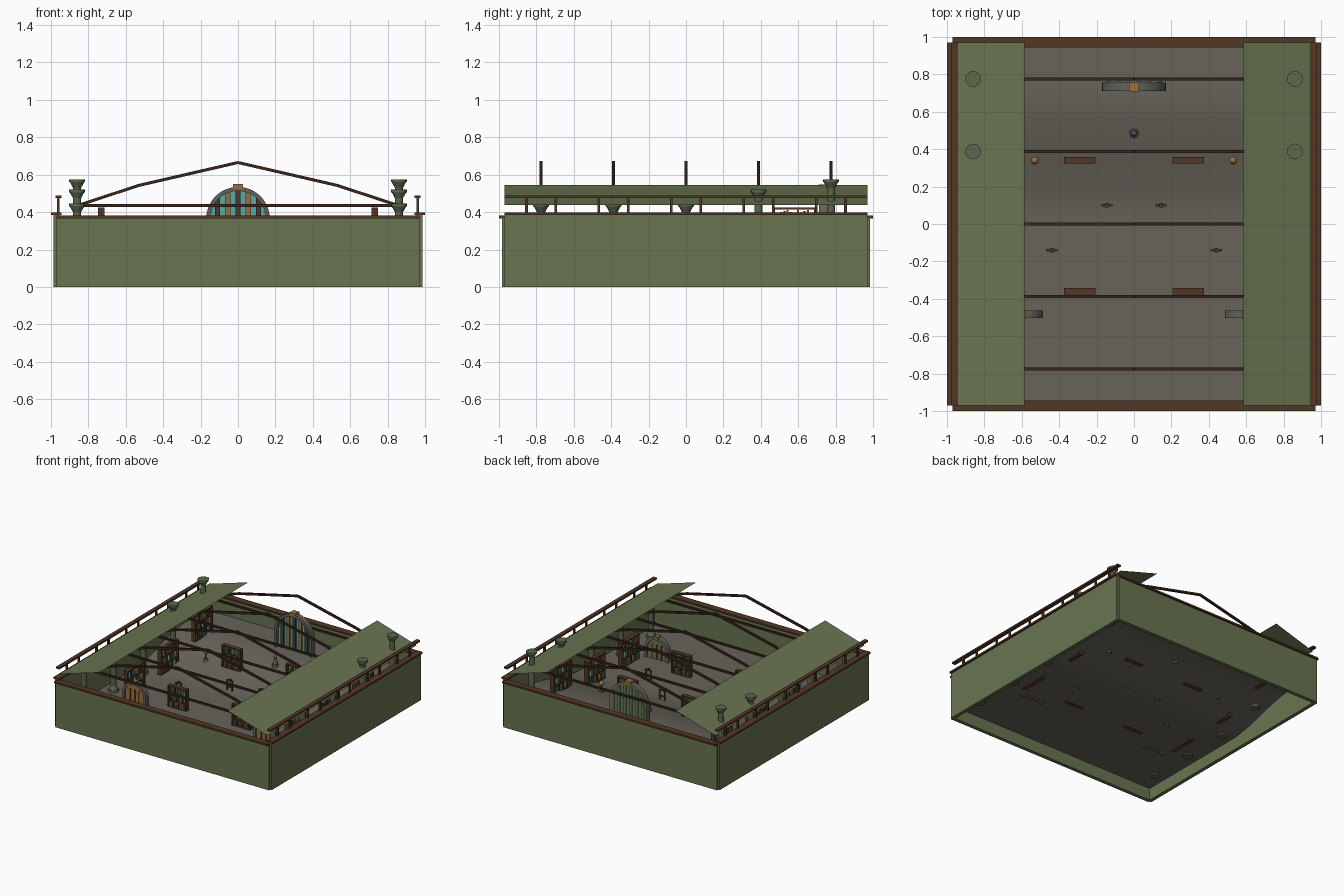
import bpy, bmesh, math
from mathutils import Matrix, Vector

cube = bpy.data.objects.get("Cube")
if cube:
    bpy.data.objects.remove(cube)


def material(name, rgb):
    m = bpy.data.materials.new(name)
    m.use_nodes = True
    m.diffuse_color = (*rgb, 1)
    m.node_tree.nodes["Principled BSDF"].inputs["Base Color"].default_value = (*rgb, 1)
    return m


MATS = [material(n, c) for n, c in (
    ("moss green", (.14, .175, .08)), ("timber brown", (.085, .038, .018)),
    ("dark timber", (.042, .019, .011)), ("floor stone", (.135, .125, .102)),
    ("grey stone", (.12, .12, .11)), ("teal glass", (.09, .42, .42)),
    ("ochre wood", (.32, .16, .045)), ("column green", (.105, .135, .075)))]
GREEN, BROWN, DARK, FLOOR, STONE, TEAL, OCHRE, COLUMN = range(len(MATS))


class Part:
    """Collects simple solids into one named object."""

    def __init__(self, name):
        self.name, self.bm = name, bmesh.new()

    def paint(self, verts, mat):
        for f in {f for v in verts for f in v.link_faces}:
            f.material_index = mat

    def box(self, centre, size, mat):
        m = Matrix.Translation(centre) @ Matrix.Diagonal((*size, 1))
        self.paint(bmesh.ops.create_cube(self.bm, size=1, matrix=m)["verts"], mat)

    def beam(self, a, b, t, mat):
        a, b = Vector(a), Vector(b)
        d = b - a
        m = (Matrix.Translation((a + b) / 2) @ d.to_track_quat("X", "Z").to_matrix().to_4x4()
             @ Matrix.Diagonal((d.length, t, t, 1)))
        self.paint(bmesh.ops.create_cube(self.bm, size=1, matrix=m)["verts"], mat)

    def cone(self, x, y, z0, z1, r0, r1, mat, n=16):
        m = Matrix.Translation((x, y, (z0 + z1) / 2))
        self.paint(bmesh.ops.create_cone(self.bm, cap_ends=True, segments=n, radius1=r0,
                                         radius2=r1, depth=z1 - z0, matrix=m)["verts"], mat)

    def ball(self, centre, r, mat):
        self.paint(bmesh.ops.create_uvsphere(self.bm, u_segments=12, v_segments=8, radius=r,
                                             matrix=Matrix.Translation(centre))["verts"], mat)

    def prism(self, outline, y0, y1, mat):
        front = [self.bm.verts.new((x, y0, z)) for x, z in outline]
        back = [self.bm.verts.new((x, y1, z)) for x, z in outline]
        self.bm.faces.new(front)
        self.bm.faces.new(back[::-1])
        for i in range(len(front)):
            self.bm.faces.new((front[i - 1], back[i - 1], back[i], front[i]))
        self.paint(front, mat)

    def finish(self, smooth=False, solid=True):
        if solid:
            bmesh.ops.recalc_face_normals(self.bm, faces=self.bm.faces[:])
        mesh = bpy.data.meshes.new(self.name)
        self.bm.to_mesh(mesh)
        self.bm.free()
        for m in MATS:
            mesh.materials.append(m)
        ob = bpy.data.objects.new(self.name, mesh)
        bpy.context.collection.objects.link(ob)
        if smooth:
            bpy.ops.object.select_all(action="DESELECT")
            ob.select_set(True)
            bpy.context.view_layer.objects.active = ob
            bpy.ops.object.shade_smooth_by_angle(angle=math.radians(35))
        return ob


def ground(y):
    t = min(max(y / .7, 0), 1)
    return .10 + .13 * t * t * (3 - 2 * t)


SIDES = (-1, 1)
BAYS = [i * .3875 for i in range(-2, 3)]

# Floor that rises towards the back
p = Part("floor")
bmesh.ops.create_grid(p.bm, x_segments=4, y_segments=48, size=.957)
for v in p.bm.verts:
    v.co.z = ground(v.co.y)
p.paint(p.bm.verts, FLOOR)
p.finish(smooth=True, solid=False)

# Outer walls and their copings
for s, end in ((-1, "front"), (1, "back")):
    p = Part(end + "_wall")
    p.box((0, s * .97, .184), (1.94, .03, .368), GREEN)
    p.box((0, s * .972, .374), (1.94, .055, .014), BROWN)
    p.finish()
for s, side in ((-1, "right"), (1, "left")):
    p = Part(side + "_wall")
    p.box((s * .97, 0, .192), (.03, 1.94, .384), GREEN)
    p.box((s * .972, 0, .391), (.055, 1.94, .014), BROWN)
    p.finish()

    # Balustrade over the side wall
    p = Part(side + "_railing")
    p.box((s * .96, 0, .482), (.032, 1.94, .014), BROWN)
    for y in BAYS:
        for k in SIDES:
            p.box((s * .96, y + k * .078, .437), (.014, .014, .08), BROWN)
    p.finish()

    # Roof strip
    p = Part(side + "_roof")
    corners = [(s * .585, -.97, .546), (s * .945, -.97, .438),
               (s * .945, .97, .438), (s * .585, .97, .546)]
    if s < 0:
        corners.reverse()
    p.bm.faces.new([p.bm.verts.new(c) for c in corners])
    p.finish(solid=False)

    # Columns, standing on the floor
    p = Part(side + "_columns")
    for y in BAYS:
        x, g = s * .86, ground(y)
        p.cone(x, y, g - .01, g + .02, .04, .04, COLUMN)
        p.cone(x, y, g + .02, g + .045, .036, .023, COLUMN)
        p.cone(x, y, g + .04, g + .31, .023, .021, COLUMN)
        p.cone(x, y, g + .30, g + .33, .022, .038, COLUMN)
        p.cone(x, y, g + .33, g + .345, .042, .042, COLUMN)
    p.finish(smooth=True)

# Roof trusses
for i, y in enumerate(BAYS):
    p = Part(f"truss_{i + 1}")
    p.box((0, y, .435), (1.7, .016, .015), DARK)
    for s in SIDES:
        p.beam((s * .85, y, .437), (s * .53, y, .543), .016, DARK)
        p.beam((s * .533, y, .542), (0, y, .665), .016, DARK)
    p.finish()


def bookcase(name, x, y, w, h, along_y=False):
    p = Part(name)
    d, t, rows = .035, .01, 3
    for s in SIDES:
        p.box((s * (w - t) / 2, 0, h / 2), (t, d, h), BROWN)
    for r in range(rows + 1):
        p.box((0, 0, t / 2 + r * (h - t) / rows), (w, d, t), BROWN)
    n = int(w / .02)
    for r in range(rows):
        for k in range(n):
            if (k * 3 + r * 2) % 5 < 4:
                high = (h / rows - t) * (.7 + .1 * ((k + r) % 3))
                p.box(((k + .5 - n / 2) * (w - .03) / n, 0, t + r * (h - t) / rows + high / 2),
                      (.011, .024, high), (TEAL, BROWN, OCHRE)[(k + r) % 3])
    ob = p.finish()
    ob.location = (x, y, ground(y) - .005)
    if along_y:
        ob.rotation_euler.z = math.pi / 2


for s, side in ((-1, "right"), (1, "left")):
    bookcase(side + "_back_bookcase", s * .29, .34, .17, .18)
    bookcase(side + "_front_bookcase", s * .29, -.36, .17, .18)
    for i, y in enumerate((.58, .14, -.30)):
        bookcase(f"{side}_side_bookcase_{i + 1}", s * .73, y, .23, .21, True)


def arch_points(x, z0, zs, r, n=20):
    curve = [(x + r * math.cos(math.pi * i / n), zs + r * math.sin(math.pi * i / n))
             for i in range(n + 1)]
    return [(x + r, z0)] + curve + [(x - r, z0)]


def arch_frame(p, x, y0, y1, z0, zs, r, t):
    outer, inner = arch_points(x, z0, zs, r), arch_points(x, z0, zs, r - t)
    for i in range(len(outer) - 1):
        p.prism([outer[i], outer[i + 1], inner[i + 1], inner[i]], y0, y1, STONE)


# Great arched window with alternating lights
p = Part("arched_window")
base, spring, rad = ground(.74) - .01, .365, .17
arch_frame(p, 0, .712, .755, base, spring, rad, .022)
count = 11
step = 2 * (rad - .02) / count
for k in range(count):
    x = (k - (count - 1) / 2) * step
    half = step / 2
    top = [(e, spring + math.sqrt(max((rad - .02) ** 2 - e * e, 0))) for e in (x + half, x, x - half)]
    if k % 2:
        p.prism([(x - half, base), (x + half, base)] + top, .725, .752, (BROWN, OCHRE)[k // 2 % 2])
    else:
        p.prism([(x - half, base), (x + half, base)] + top, .738, .762, TEAL)
p.box((0, .733, .535), (.052, .05, .028), OCHRE)
p.finish()

# Arched side doors
for s, side in ((-1, "right"), (1, "left")):
    p = Part(side + "_arched_door")
    x = s * .595
    arch_frame(p, x, -.502, -.462, .09, .175, .108, .022)
    p.prism(arch_points(x, .09, .175, .088), -.49, -.474, OCHRE)
    for k in (-1, 0, 1):
        p.box((x + k * .04, -.482, .155), (.01, .026, .13), BROWN)
    p.box((x, -.482, .279), (.03, .045, .022), OCHRE)
    p.finish()

    # Lamps
    p = Part(side + "_lamp")
    x, y, g = s * .53, .34, ground(.34)
    p.cone(x, y, g - .01, g + .012, .022, .016, STONE, 12)
    p.cone(x, y, g, g + .06, .006, .006, STONE, 8)
    p.ball((x, y, g + .07), .02, OCHRE)
    p.finish(smooth=True)

    # Reading stands
    for i, (x, y) in enumerate(((.145, .10), (.44, -.14))):
        p = Part(f"{side}_reading_stand_{i + 1}")
        x, g = s * x, ground(y)
        for k in SIDES:
            p.box((x + k * .022, y, g + .04), (.008, .01, .09), BROWN)
        for z in (.03, .08):
            p.box((x, y, g + z), (.06, .012, .008), BROWN)
        p.box((x, y, g + .088), (.018, .022, .012), BROWN)
        p.finish()

# Small figure on a plinth
p = Part("statue")
y, g = .485, ground(.485)
p.cone(0, y, g - .01, g + .02, .026, .024, STONE, 12)
p.cone(0, y, g + .02, g + .065, .018, .009, STONE, 12)
p.ball((0, y, g + .075), .013, STONE)
p.finish(smooth=True)
